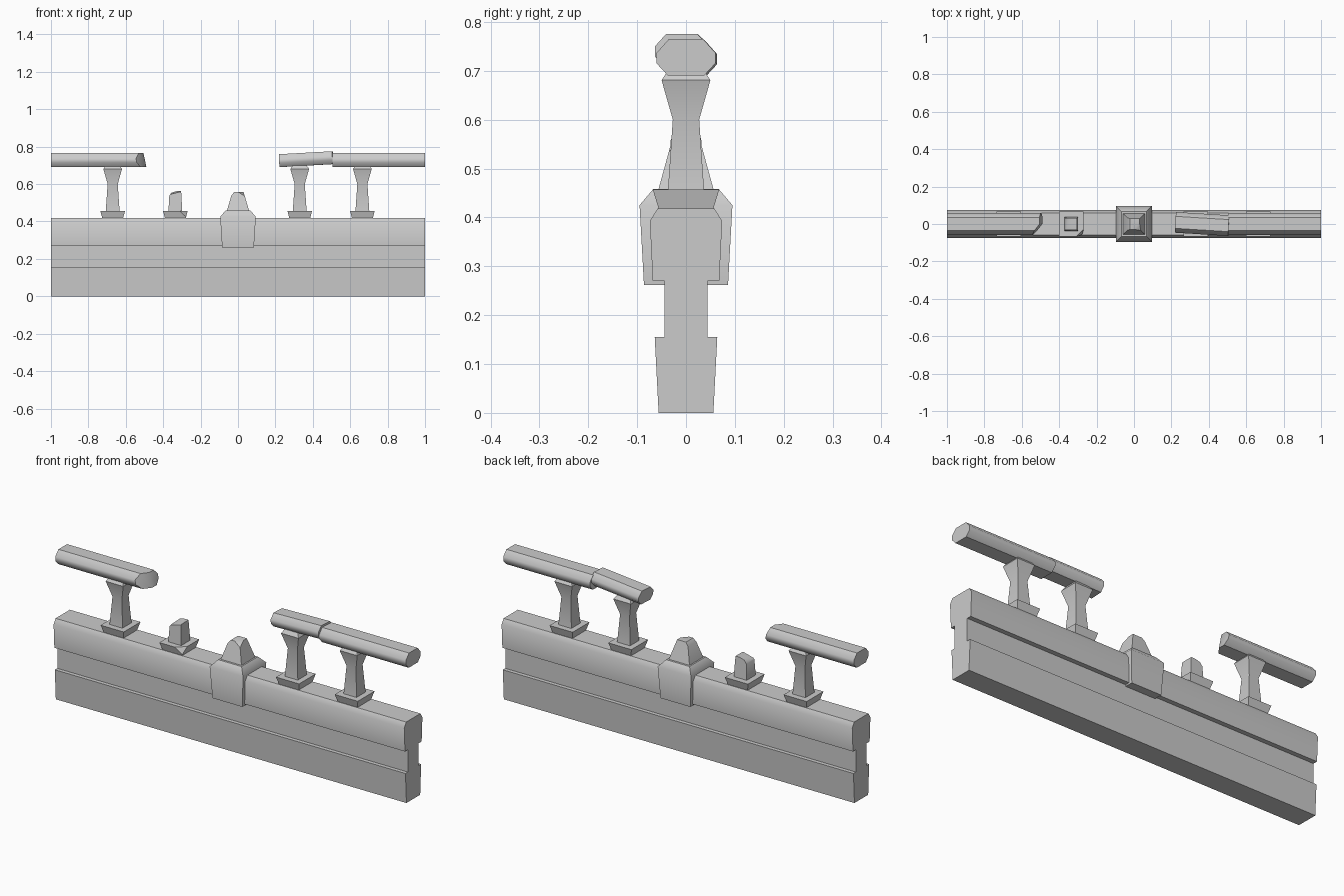
import bpy, bmesh, math
from mathutils import Vector, Matrix

if "Cube" in bpy.data.objects:
    bpy.data.objects.remove(bpy.data.objects["Cube"])

stone = bpy.data.materials.new("grey_stone")
stone.use_nodes = True
GREY = (0.6, 0.6, 0.6, 1)
stone.diffuse_color = GREY
stone.node_tree.nodes["Principled BSDF"].inputs["Base Color"].default_value = GREY


def loft(name, rings, cuts=()):
    """Join rings of points into a closed solid, then slice off broken pieces."""
    bm = bmesh.new()
    loops = [[bm.verts.new(p) for p in ring] for ring in rings]
    n = len(loops[0])
    for a, b in zip(loops, loops[1:]):
        for i in range(n):
            j = (i + 1) % n
            bm.faces.new((a[i], a[j], b[j], b[i]))
    bm.faces.new(loops[0][::-1])
    bm.faces.new(loops[-1])
    for point, normal in cuts:
        bmesh.ops.bisect_plane(bm, geom=bm.verts[:] + bm.edges[:] + bm.faces[:],
                               plane_co=point, plane_no=normal, clear_outer=True)
        bmesh.ops.holes_fill(bm, edges=[e for e in bm.edges if e.is_boundary])
    bmesh.ops.recalc_face_normals(bm, faces=bm.faces[:])
    mesh = bpy.data.meshes.new(name)
    bm.to_mesh(mesh)
    bm.free()
    mesh.materials.append(stone)
    obj = bpy.data.objects.new(name, mesh)
    bpy.context.collection.objects.link(obj)
    bpy.ops.object.select_all(action='DESELECT')
    obj.select_set(True)
    bpy.context.view_layer.objects.active = obj
    bpy.ops.object.shade_smooth_by_angle(angle=math.radians(45))
    return obj


def tower(name, x, steps, cuts=()):
    """Square column from (half width x, half depth y, height) steps."""
    rings = [[(x + sx * w, sy * d, z) for sx, sy in ((-1, -1), (1, -1), (1, 1), (-1, 1))]
             for w, d, z in steps]
    return loft(name, rings, cuts)


def beam(name, profile, x0, x1, cuts=()):
    return loft(name, [[(x, y, z) for y, z in profile] for x in (x0, x1)], cuts)


# Wall with recessed middle band
half = [(0.056, 0), (0.064, 0.155), (0.044, 0.155), (0.044, 0.27), (0.068, 0.27),
        (0.074, 0.393), (0.058, 0.418)]
beam("wall", half + [(-y, z) for y, z in reversed(half)], -1, 1)

# Centre clamp block and its chipped finial
tower("centre_block", 0, [(0.085, 0.086, 0.262), (0.095, 0.095, 0.425), (0.067, 0.067, 0.458)])
tower("centre_finial", 0, [(0.06, 0.057, 0.455), (0.03, 0.029, 0.557)],
      [((-0.035, 0, 0.54), (-0.75, 0, 0.65)), ((0.03, -0.03, 0.541), (0.45, -0.4, 0.8))])

# Plinths and waisted posts
PLINTH = [(0.055, 0.055, 0.415), (0.066, 0.068, 0.457)]
POST = [(0.037, 0.037, 0.455), (0.027, 0.027, 0.6), (0.05, 0.05, 0.681), (0.037, 0.037, 0.7)]
for side, x in (("right", -0.67), ("left_inner", 0.33), ("left_outer", 0.665)):
    tower(side + "_plinth", x, PLINTH)
    tower(side + "_post", x, POST)

# Broken post stub on a chipped plinth
tower("broken_plinth", -0.335, PLINTH, [((-0.295, -0.054, 0.455), (0.62, -0.66, 0.42))])
tower("broken_post", -0.335, [(0.037, 0.037, 0.455), (0.031, 0.031, 0.562)],
      [((-0.35, 0, 0.552), (-0.25, -0.12, 0.96)), ((-0.368, 0, 0.537), (-0.8, 0, 0.6))])

# Handrails: octagonal, with one snapped end and one loose piece
side = [(0.037, 0.69), (0.06, 0.715), (0.06, 0.737), (0.035, 0.765)]
RAIL = side + [(-y, z) for y, z in reversed(side)]
beam("right_rail", RAIL, -1, -0.47,
     [((-0.5, 0, 0.74), (0.95, 0, 0.2)), ((-0.5, 0, 0.74), (0.78, -0.6, 0.15))])
beam("left_rail", RAIL, 0.505, 1)
loose = beam("loose_rail", RAIL, -0.143, 0.143)
pivot = Vector((0, 0, 0.7275))
turn = Matrix.Rotation(math.radians(-3.5), 4, 'Z') @ Matrix.Rotation(math.radians(-3.2), 4, 'Y')
loose.data.transform(Matrix.Translation((0.365, 0.0, 0.733)) @ turn
                     @ Matrix.Diagonal((1, 0.92, 0.92, 1)) @ Matrix.Translation(-pivot))
